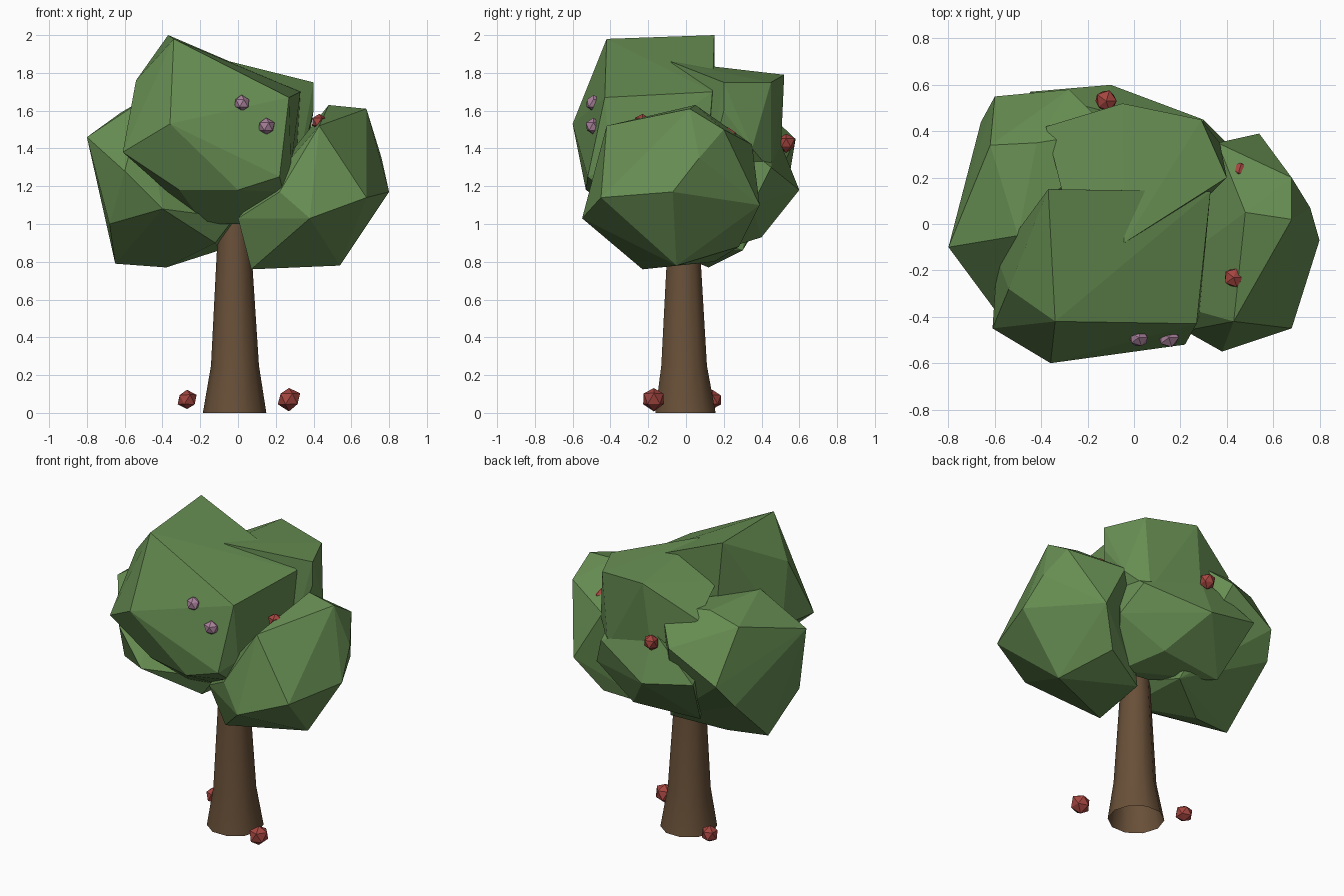
import bpy, bmesh, math, random
from mathutils import Vector

if "Cube" in bpy.data.objects:
    bpy.data.objects.remove(bpy.data.objects["Cube"])

random.seed(4)


def material(name, rgb):
    m = bpy.data.materials.new(name)
    m.diffuse_color = (*rgb, 1)
    m.use_nodes = True
    m.node_tree.nodes["Principled BSDF"].inputs["Base Color"].default_value = m.diffuse_color
    return m


LEAF = material("leaf_green", (0.135, 0.27, 0.085))
BARK = material("bark_brown", (0.14, 0.08, 0.04))
RED = material("fruit_red", (0.37, 0.06, 0.05))
PINK = material("blossom_pink", (0.40, 0.22, 0.33))


def finish(name, bm, mat):
    bmesh.ops.recalc_face_normals(bm, faces=bm.faces)
    me = bpy.data.meshes.new(name)
    bm.to_mesh(me)
    bm.free()
    me.materials.append(mat)
    ob = bpy.data.objects.new(name, me)
    bpy.context.collection.objects.link(ob)
    return ob


def leaf_clump(name, points):
    """Faceted clump: the hull around a few corner points."""
    bm = bmesh.new()
    for p in points:
        bm.verts.new(p)
    bmesh.ops.convex_hull(bm, input=bm.verts)
    loose = [v for v in bm.verts if not v.link_faces]
    bmesh.ops.delete(bm, geom=loose, context='VERTS')
    return finish(name, bm, LEAF)


def nugget(name, loc, r, mat):
    """Slightly irregular 20-sided fruit or blossom."""
    bm = bmesh.new()
    bmesh.ops.create_icosphere(bm, subdivisions=1, radius=r)
    for v in bm.verts:
        v.co = v.co * random.uniform(0.9, 1.1) + Vector(loc)
    return finish(name, bm, mat)


# Trunk: rings of (z, radius, centre x, centre y), smooth sided, open ends
SIDES = 10
bm = bmesh.new()
rings = []
for z, r, cx, cy in [(0, .168, -.018, -.003), (.25, .127, -.016, -.01),
                     (.8, .095, -.02, -.012), (1.08, .08, -.02, -.01)]:
    rings.append([bm.verts.new((cx + r * math.cos(math.tau * i / SIDES),
                                cy + r * math.sin(math.tau * i / SIDES), z))
                  for i in range(SIDES)])
for a, b in zip(rings, rings[1:]):
    for i in range(SIDES):
        j = (i + 1) % SIDES
        bm.faces.new((a[i], a[j], b[j], b[i])).smooth = True
finish("trunk", bm, BARK)

# Foliage clumps
leaf_clump("front_top_foliage", [
    (-.37, .15, 2.0), (-.34, -.42, 1.98), (.27, -.43, 1.67), (.33, .14, 1.7),
    (-.54, -.28, 1.76), (-.61, -.45, 1.38), (-.59, -.15, 1.4), (-.36, -.6, 1.53),
    (.01, -.51, 1.45), (.22, -.52, 1.25), (.24, -.42, 1.17), (0, -.53, 1.18),
    (-.31, -.45, 1.18), (.28, -.4, 1.3), (-.18, -.25, 1.0), (.02, -.2, 1.0),
    (-.3, .15, 1.3), (.3, .1, 1.2)])
leaf_clump("right_foliage", [
    (.68, .02, 1.61), (.8, -.07, 1.17), (.68, -.45, 1.14), (.43, -.42, 1.52),
    (.76, .07, 1.35), (.68, .2, 1.5), (.54, .39, 1.1), (.54, -.05, .78),
    (.07, -.23, .76), (.48, .05, 1.63), (.38, -.55, 1.03), (0, -.3, 1.03),
    (.4, .28, .88), (.1, .15, .8), (.36, .35, 1.42), (.22, -.46, 1.17)])
leaf_clump("left_foliage", [
    (-.8, -.1, 1.46), (-.62, .34, 1.59), (-.6, .55, 1.27), (-.66, .44, 1.12),
    (-.65, .08, .79), (-.38, .12, .77), (-.68, -.2, 1.0), (-.4, -.43, 1.08),
    (-.12, -.2, .9), (-.28, .58, 1.45), (-.42, .35, 1.65), (-.72, -.15, 1.22),
    (-.1, .3, .86), (-.6, -.37, 1.28), (-.1, .4, 1.62), (-.5, -.05, 1.66),
    (-.02, -.2, 1.03)])
leaf_clump("back_top_foliage", [
    (-.04, -.08, 1.86), (-.05, .52, 1.79), (.29, .45, 1.75), (.4, .2, 1.75),
    (.4, .2, 1.6), (.37, .35, 1.4), (.25, .45, 1.28), (-.1, .5, 1.35),
    (-.38, .42, 1.6), (-.3, .1, 1.72), (.3, .1, 1.2), (0, 0, 1.2)])
leaf_clump("back_lower_foliage", [
    (-.1, .6, 1.18), (-.1, .48, 1.48), (.3, .45, 1.3), (.4, .35, 1.1),
    (.1, .4, .93), (-.02, .12, .9), (.25, .15, .85), (-.45, .57, 1.25),
    (.3, .2, 1.5), (-.2, 0, 1.3), (-.35, .35, .92)])

# Fruit in the crown and on the ground
for i, (loc, r) in enumerate([
        ((.43, -.23, 1.54), .045), ((.45, .22, 1.46), .05),
        ((-.12, .53, 1.43), .05), ((.27, -.17, .075), .062),
        ((-.27, .14, .07), .055)]):
    nugget(f"fruit_{i + 1}", loc, r, RED)

# Blossoms on the front
for i, loc in enumerate([(.02, -.49, 1.64), (.15, -.49, 1.515)]):
    nugget(f"blossom_{i + 1}", loc, .045, PINK)
